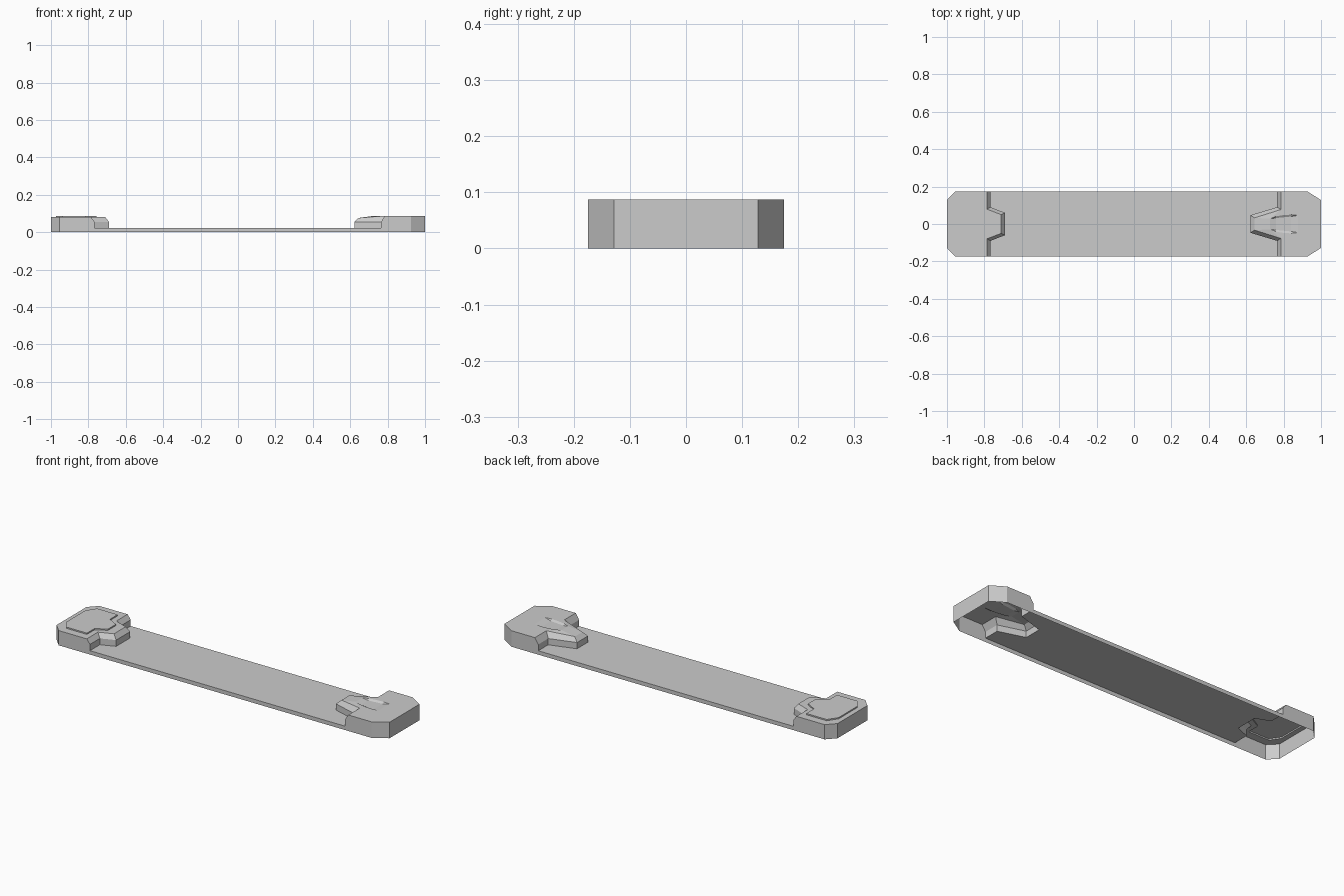
import bpy, bmesh

if "Cube" in bpy.data.objects:
    bpy.data.objects.remove(bpy.data.objects["Cube"])

DECK_Z, STEP_Z = 0.021, 0.055
HALF_W = 0.175


def mirrored(half):
    """Path on the +y side, continued by its reflection on the -y side."""
    return half + [(x, -y) for x, y in reversed(half)]


def strip(bm, a, b):
    """Quads between two 3D paths; coincident points collapse to triangles."""
    for i in range(len(a) - 1):
        pts = []
        for p in (a[i], a[i + 1], b[i + 1], b[i]):
            if p not in pts:
                pts.append(p)
        bm.faces.new([bm.verts.new(p) for p in pts])


def lift(path, z):
    return [(x, y, z(x, y) if callable(z) else z) for x, y in path]


def fill(bm, loops, z):
    """Flat fill of the first loop minus the others, then raise to z."""
    edges, verts = [], []
    for loop in loops:
        vs = [bm.verts.new((x, y, 0)) for x, y in loop]
        verts += vs
        edges += [bm.edges.new((v, vs[i - 1])) for i, v in enumerate(vs)]
    res = bmesh.ops.triangle_fill(bm, use_beauty=True, edges=edges, normal=(0, 0, 1))
    for v in verts:
        v.co.z = z(v.co.x, v.co.y) if callable(z) else z


def finish(bm, name):
    bmesh.ops.remove_doubles(bm, verts=bm.verts[:], dist=1e-5)
    bmesh.ops.recalc_face_normals(bm, faces=bm.faces[:])
    if sum(f.normal.z * f.calc_area() for f in bm.faces) < 0:
        bmesh.ops.reverse_faces(bm, faces=bm.faces[:])
    bmesh.ops.dissolve_limit(bm, angle_limit=0.002, verts=bm.verts[:], edges=bm.edges[:])
    me = bpy.data.meshes.new(name)
    bm.to_mesh(me)
    bm.free()
    bpy.context.collection.objects.link(bpy.data.objects.new(name, me))


def end_block(bm, outer, low, high, z, holes):
    """Hollow end block: outer walls, stepped inner edge, bevel and top."""
    outer, low, high = mirrored(outer), mirrored(low), mirrored(high)
    strip(bm, lift(outer, 0), lift(outer, z))
    strip(bm, lift(low, DECK_Z), lift(low, STEP_Z))
    strip(bm, lift(low, STEP_Z), lift(high, z))
    for i in (0, -1):
        o, l, h = outer[i], low[i], high[i]
        side = [(*o, 0), (*l, 0), (*l, STEP_Z), (*h, z(*h)), (*o, z(*o))]
        bm.faces.new([bm.verts.new(p) for p in side])
    fill(bm, [outer + high[::-1]] + holes, z)


# inner edges of the two end blocks (half outlines)
low_l = [(-0.767, HALF_W), (-0.767, 0.09), (-0.69, 0.06)]
high_l = [(-0.786, HALF_W), (-0.786, 0.079), (-0.71, 0.05)]
low_r = [(0.765, HALF_W), (0.765, 0.09), (0.622, 0.047)]
high_r = [(0.785, HALF_W), (0.785, 0.077), (0.645, 0.033)]

# left block with raised panel
bm = bmesh.new()
panel = mirrored([(-0.815, 0.132), (-0.938, 0.132), (-0.973, 0.08)])
panel += mirrored([(-0.815, 0.066), (-0.757, 0.034)])[::-1]
end_block(bm, [(-0.955, HALF_W), (-1, 0.128)], low_l, high_l,
          lambda x, y: 0.08, [panel])
ring = panel + panel[:1]
strip(bm, lift(ring, 0.08), lift(ring, 0.087))
fill(bm, [panel], 0.087)
finish(bm, "left_end_block")

# right block with ramped tab and two curved creases
bm = bmesh.new()
tips = [(0.727, 0.028), (0.877, 0.046)]
crest = [(0.76, 0.041), (0.80, 0.048), (0.84, 0.050)]
valley = [(0.76, 0.032), (0.80, 0.036), (0.84, 0.040)]


def right_z(x, y):
    if x < 0.7:
        return 0.076
    if any(abs(x - a) < 1e-4 and abs(abs(y) - b) < 1e-4 for a, b in valley):
        return 0.08
    return 0.087


creases = []
for s in (1, -1):
    up = [(x, s * y) for x, y in [tips[0]] + crest + [tips[1]]]
    dn = [(x, s * y) for x, y in [tips[0]] + valley + [tips[1]]]
    strip(bm, lift(up, right_z), lift(dn, right_z))
    creases.append(up + dn[-2:0:-1])
end_block(bm, [(0.925, HALF_W), (1, 0.128)], low_r, high_r, right_z, creases)
finish(bm, "right_end_block")

# thin deck between the blocks, with its side skirts
bm = bmesh.new()
fill(bm, [mirrored(low_l) + mirrored(low_r)[::-1]], DECK_Z)
for y in (HALF_W, -HALF_W):
    edge = [(-0.767, y), (0.765, y)]
    strip(bm, lift(edge, 0), lift(edge, DECK_Z))
finish(bm, "deck")
